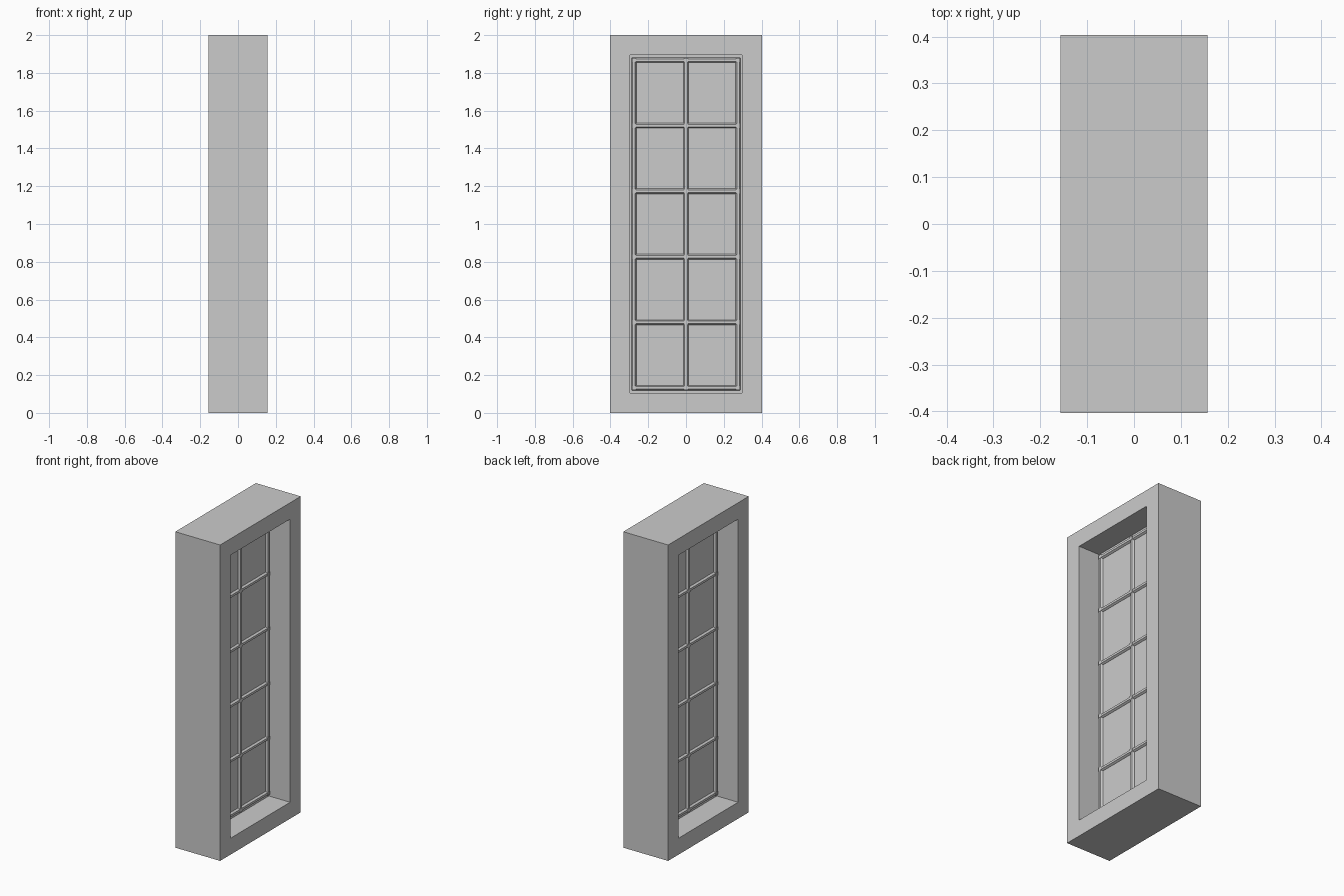
import bpy, bmesh

if "Cube" in bpy.data.objects:
    bpy.data.objects.remove(bpy.data.objects["Cube"])

HX, HY, HZ = 0.157, 0.403, 1.0      # half sizes of the casing
OY, OZ = 0.297, 0.896               # half sizes of the opening
BY, PITCH = 0.276, 0.347            # glazing bar spacing


def finish(name, bm):
    bmesh.ops.recalc_face_normals(bm, faces=bm.faces)
    me = bpy.data.meshes.new(name)
    bm.to_mesh(me)
    bm.free()
    ob = bpy.data.objects.new(name, me)
    bpy.context.collection.objects.link(ob)
    return ob


def box(name, center, half):
    bm = bmesh.new()
    bmesh.ops.create_cube(bm, size=2)
    for v in bm.verts:
        v.co = [c + a * h for c, a, h in zip(center, v.co, half)]
    return finish(name, bm)


def bar(name, pos, half_len, vertical):
    """Bevelled glazing bar, showing on both sides of the pane."""
    prof = [(0.021, -0.007), (0.021, 0.007), (0.010, 0.0135),
            (-0.010, 0.0135), (-0.021, 0.007), (-0.021, -0.007),
            (-0.010, -0.0135), (0.010, -0.0135)]
    bm = bmesh.new()
    rings = []
    for s in (-half_len, half_len):
        rings.append([bm.verts.new((x, pos + w, 1 + s) if vertical
                                   else (x, s, pos + w)) for x, w in prof])
    a, b = rings
    n = len(prof)
    for i in range(n):
        j = (i + 1) % n
        bm.faces.new((a[i], a[j], b[j], b[i]))
    bm.faces.new(a)
    bm.faces.new(b)
    return finish(name, bm)


# Deep casing: rectangular ring with depth
bm = bmesh.new()
loops = []
for x in (-HX, HX):
    for y, z in ((HY, HZ), (OY, OZ)):
        loops.append([bm.verts.new((x, sy * y, 1 + sz * z))
                      for sy, sz in ((-1, -1), (1, -1), (1, 1), (-1, 1))])
out_b, in_b, out_f, in_f = loops
for p, q in ((out_b, in_b), (out_f, in_f), (out_b, out_f), (in_b, in_f)):
    for i in range(4):
        j = (i + 1) % 4
        bm.faces.new((p[i], p[j], q[j], q[i]))
finish("casing", bm)

# Pane filling the opening
box("pane", (0, 0, 1), (0.008, OY, OZ))

# Glazing bars and square joints
ys = [-BY, 0, BY]
zs = [1 + (i - 2.5) * PITCH for i in range(6)]
for y in ys:
    bar("upright_bar", y, 2.5 * PITCH + 0.011, True)
for z in zs:
    bar("cross_bar", z, BY + 0.011, False)
    for y in ys:
        box("bar_joint", (0, y, z), (0.023, 0.011, 0.011))
